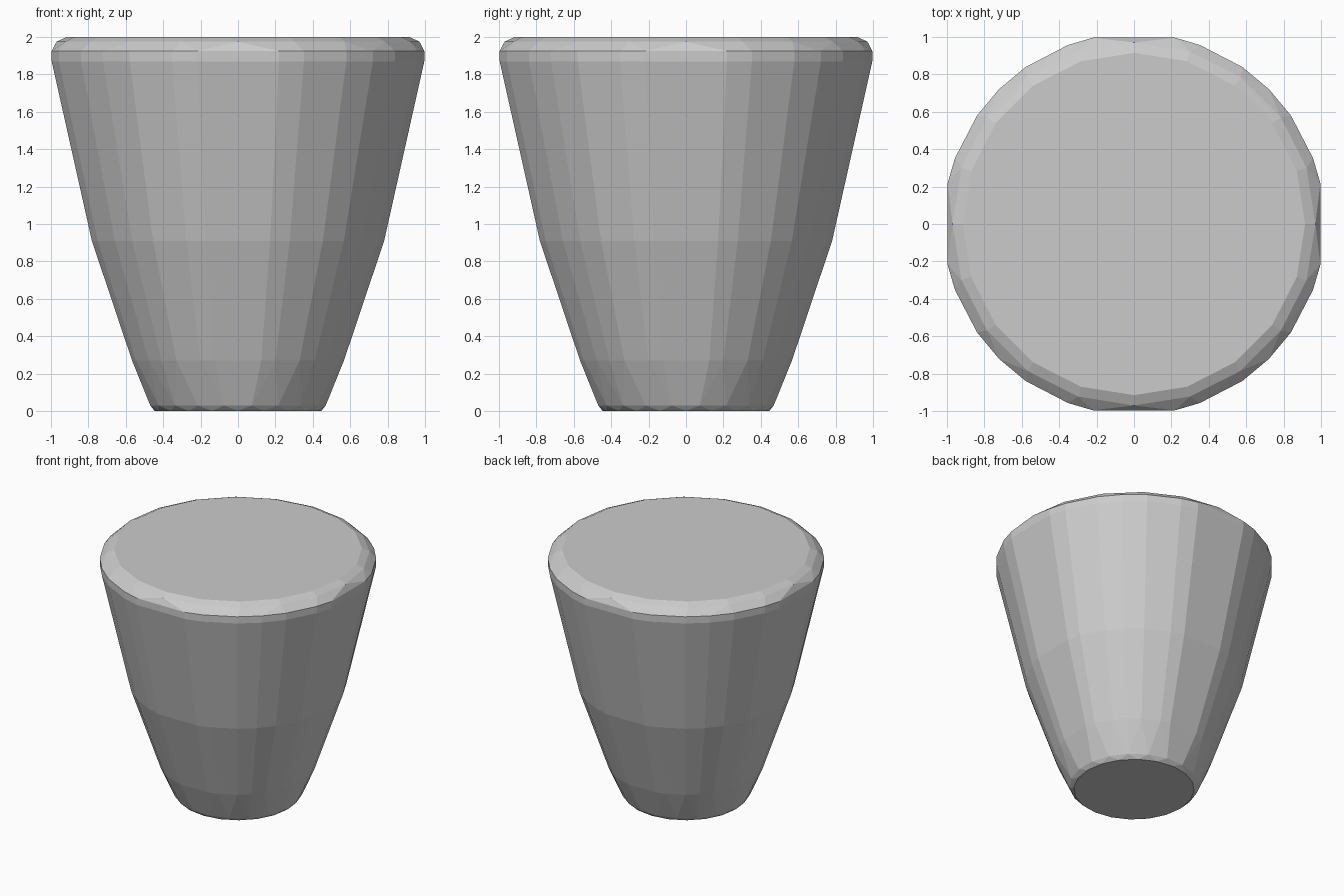
import bpy, bmesh
from math import radians, cos, sin

if "Cube" in bpy.data.objects:
    bpy.data.objects.remove(bpy.data.objects["Cube"])

bm = bmesh.new()


def ring(r, z, angles):
    """Ring of points whose first-quadrant angles repeat four times."""
    for q in range(4):
        for a in angles:
            t = radians(a + 90 * q)
            bm.verts.new((r * cos(t), r * sin(t), z))


five = [0, 18, 36, 54, 72]
rim = [12.4, 20.2, 34.6, 45, 55.4, 69.8, 77.6]

# Base and tapering wall
ring(0.445, 0.0, five)
ring(0.475, 0.03, [9, 27, 45, 63, 81])
ring(0.58, 0.27, rim)
ring(0.80, 0.91, rim)

# Widest band, then the bevelled rim and flat top
ring(1.02, 1.87, rim)
ring(1.02, 1.925, rim)
ring(0.97, 1.975, five)
ring(0.915, 2.0, five)

# Faceted convex skin over the rings
hull = bmesh.ops.convex_hull(bm, input=bm.verts)
loose = [v for v in bm.verts if not v.link_faces]
bmesh.ops.delete(bm, geom=loose, context='VERTS')
bmesh.ops.dissolve_limit(bm, angle_limit=radians(1), verts=bm.verts, edges=bm.edges)
bmesh.ops.recalc_face_normals(bm, faces=bm.faces)

mesh = bpy.data.meshes.new("tapered_cup")
bm.to_mesh(mesh)
bm.free()
cup = bpy.data.objects.new("tapered_cup", mesh)
bpy.context.collection.objects.link(cup)
